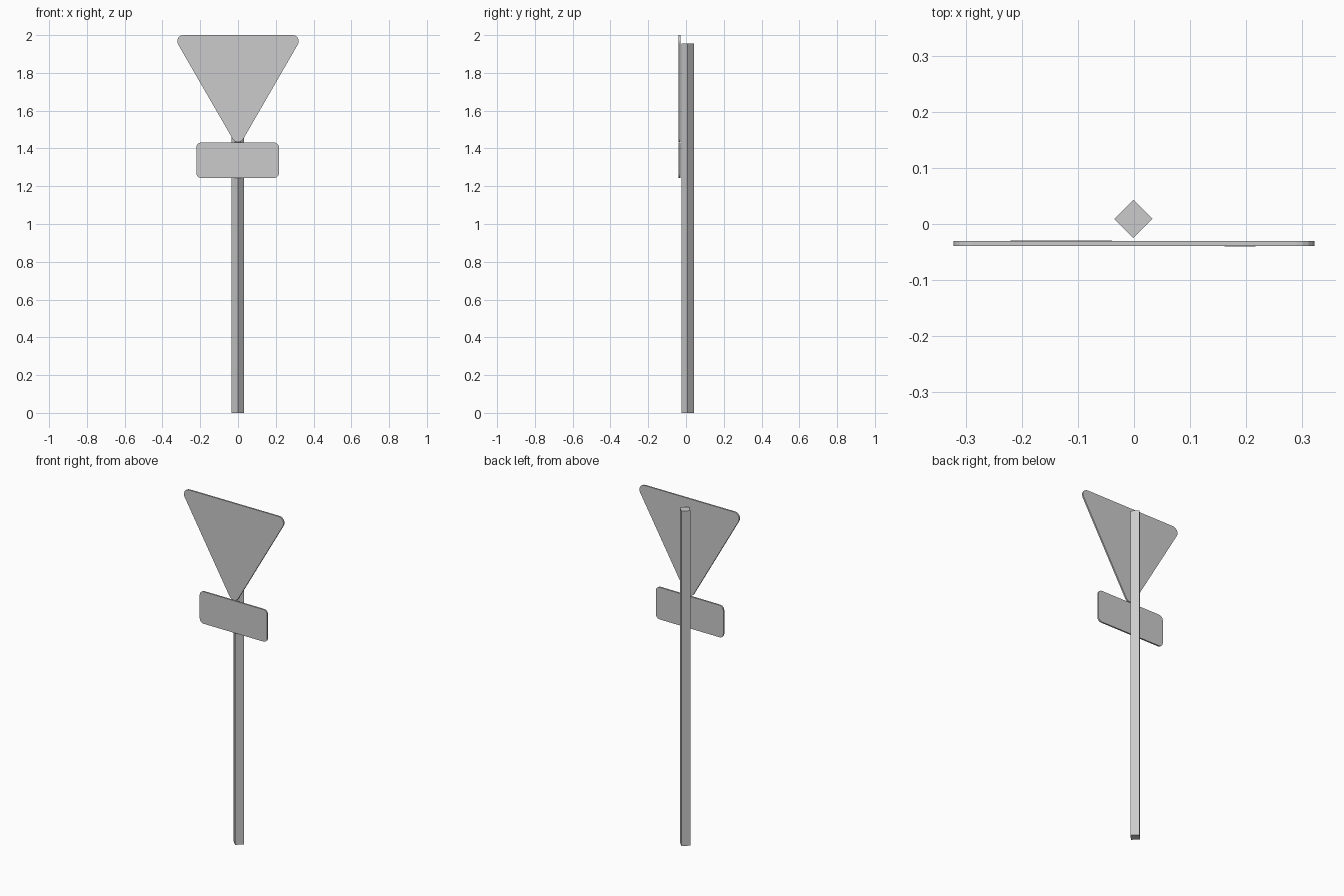
import bpy, bmesh
from math import sin, cos, pi, radians, sqrt

if "Cube" in bpy.data.objects:
    bpy.data.objects.remove(bpy.data.objects["Cube"])


def prism(name, pts, depth, to3d, location):
    """Extrude a closed 2D outline symmetrically about its plane."""
    bm = bmesh.new()
    a = [bm.verts.new(to3d(u, v, -depth / 2)) for u, v in pts]
    b = [bm.verts.new(to3d(u, v, depth / 2)) for u, v in pts]
    bm.faces.new(a)
    bm.faces.new(b[::-1])
    for i in range(len(pts)):
        j = (i + 1) % len(pts)
        bm.faces.new((a[i], b[i], b[j], a[j]))
    bmesh.ops.recalc_face_normals(bm, faces=bm.faces)
    me = bpy.data.meshes.new(name)
    bm.to_mesh(me)
    bm.free()
    ob = bpy.data.objects.new(name, me)
    ob.location = location
    bpy.context.collection.objects.link(ob)
    return ob


def rounded(centres, radius, start, steps=6):
    """Outline through arcs around counter-clockwise corner centres."""
    sweep = 2 * pi / len(centres)
    return [(cx + radius * cos(radians(start) + sweep * (k + s / steps)),
             cz + radius * sin(radians(start) + sweep * (k + s / steps)))
            for k, (cx, cz) in enumerate(centres) for s in range(steps + 1)]


def upright(u, v, d):
    return (u, d, v)


# Square post, turned so an edge faces forward
h = 0.034
prism("post", [(h, 0), (0, h), (-h, 0), (0, -h)], 1.955,
      lambda u, v, d: (u, v, d), (-0.001, 0.009, 0.9775))

# Downward-pointing triangular plate with rounded corners
r = 0.032
c = 0.322 - r
top = 2 - r
prism("triangle_plate",
      rounded([(c, top), (-c, top), (0, top - c * sqrt(3))], r, -30),
      0.009, upright, (0, -0.0345, 0))

# Small rounded rectangular plate below, very slightly twisted
r = 0.025
x, z = 0.2185 - r, 0.0935 - r
plate = prism("lower_plate",
              rounded([(x, z), (-x, z), (-x, -z), (x, -z)], r, 0),
              0.009, upright, (-0.002, -0.0345, 1.3375))
plate.rotation_euler.z = -0.004
